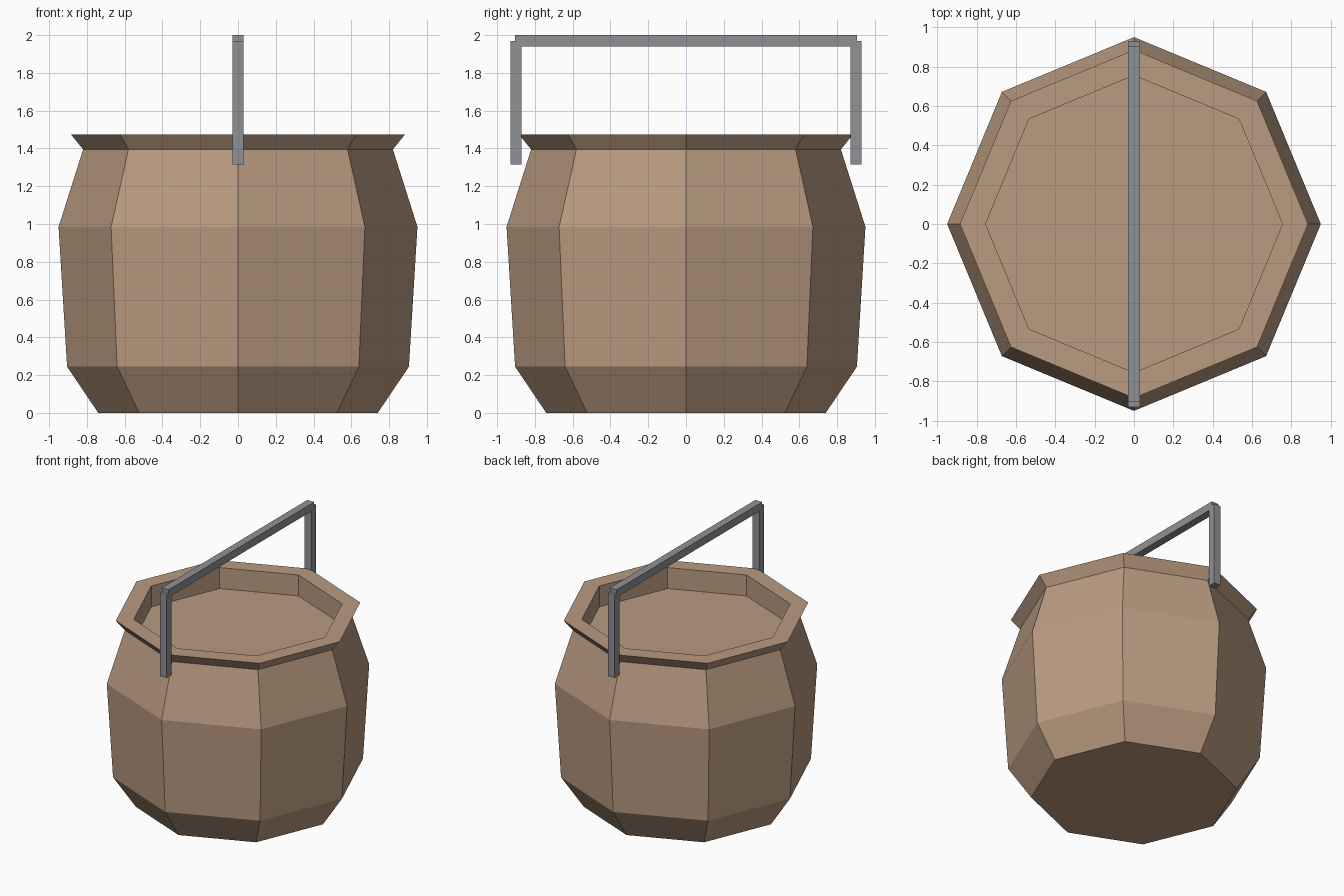
import bpy
import bmesh
from math import cos, sin, tau

default_cube = bpy.data.objects.get("Cube")
if default_cube:
    bpy.data.objects.remove(default_cube, do_unlink=True)


def make_material(name, rgb):
    mat = bpy.data.materials.new(name)
    mat.use_nodes = True
    mat.diffuse_color = (*rgb, 1)
    mat.node_tree.nodes["Principled BSDF"].inputs["Base Color"].default_value = (*rgb, 1)
    return mat


def add_object(name, bm, mat):
    bmesh.ops.recalc_face_normals(bm, faces=bm.faces)
    mesh = bpy.data.meshes.new(name)
    bm.to_mesh(mesh)
    bm.free()
    mesh.materials.append(mat)
    obj = bpy.data.objects.new(name, mesh)
    bpy.context.collection.objects.link(obj)
    return obj


def add_lathe(name, profile, sides, mat):
    """Stack rings of (radius, height), join them and cap both ends."""
    bm = bmesh.new()
    rings = [[bm.verts.new((r * cos(tau * i / sides), r * sin(tau * i / sides), z))
              for i in range(sides)] for r, z in profile]
    for low, high in zip(rings, rings[1:]):
        for i in range(sides):
            j = (i + 1) % sides
            bm.faces.new((low[i], low[j], high[j], high[i]))
    bm.faces.new(rings[0])
    bm.faces.new(rings[-1])
    return add_object(name, bm, mat)


def add_box(name, center, size, mat):
    bm = bmesh.new()
    bmesh.ops.create_cube(bm, size=1)
    bmesh.ops.scale(bm, vec=size, verts=bm.verts)
    bmesh.ops.translate(bm, vec=center, verts=bm.verts)
    return add_object(name, bm, mat)


clay = make_material("clay brown", (0.49, 0.33, 0.22))
metal = make_material("metal grey", (0.28, 0.285, 0.30))

# Eight-sided pot: base, belly, neck, flared rim, then the recessed top
pot_profile = [(0.74, 0), (0.905, 0.245), (0.95, 0.985), (0.82, 1.395),
               (0.885, 1.475), (0.755, 1.475), (0.755, 1.31)]
add_lathe("pot", pot_profile, 8, clay)

# Square-section carrying handle
bar = 0.06
for side, y in (("front", -0.9), ("back", 0.9)):
    add_box(f"handle_post_{side}", (0, y, 1.643), (bar, bar, 0.654), metal)
add_box("handle_grip", (0, 0, 1.97), (bar, 1.81, bar), metal)
